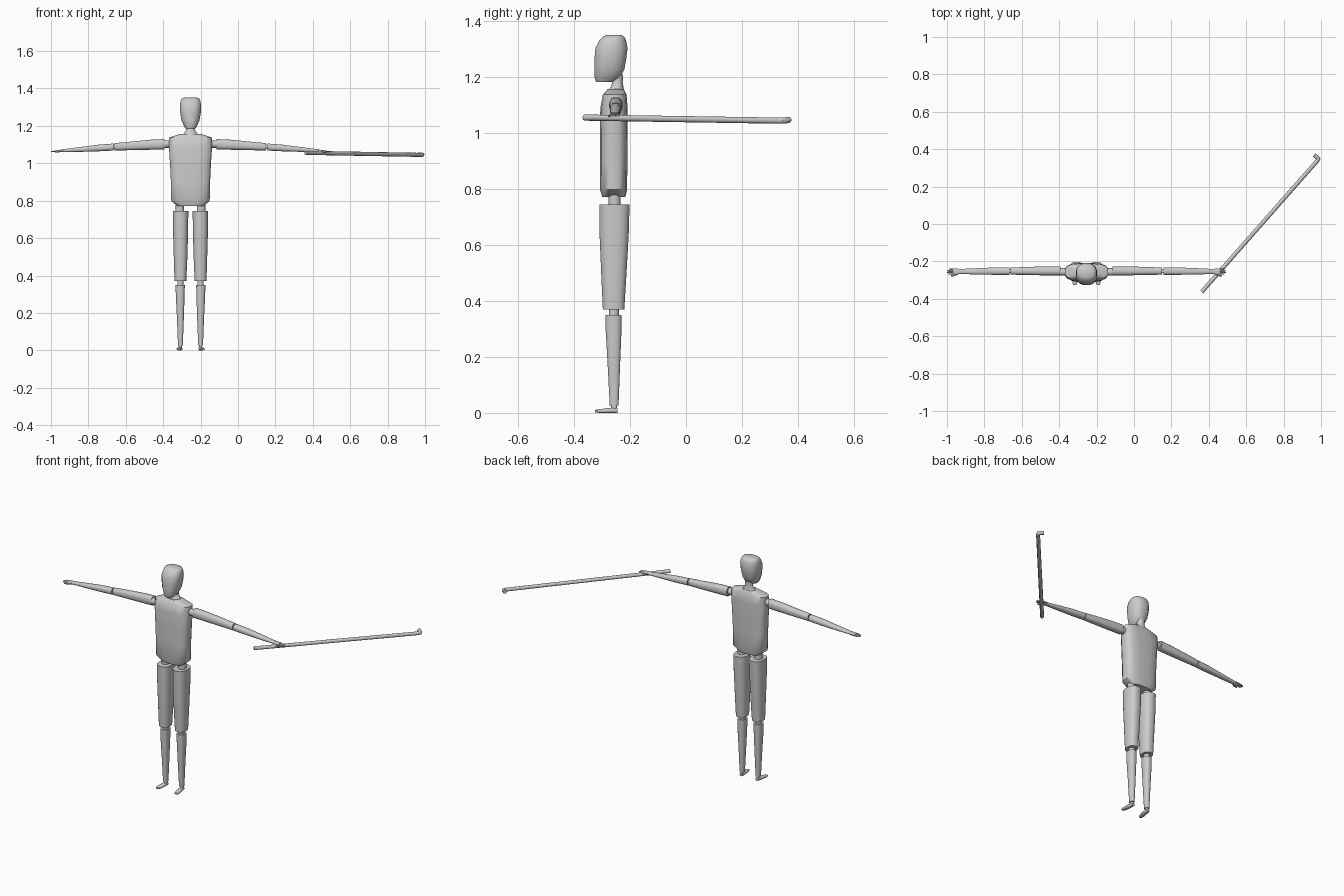
import bpy, bmesh, math
from mathutils import Vector

CX, CY = -0.254, -0.256          # body axis
grey = bpy.data.materials.new("light grey")
grey.diffuse_color = (0.6, 0.6, 0.6, 1)


def loft(name, rings, axis='Z', n=16, p=2.0, angle=40):
    """Skin rings (centre, half width, half depth) along an axis; p sets squareness."""
    bm = bmesh.new()
    loops = []
    for c, a, b in rings:
        loop = []
        for i in range(n):
            t = 2 * math.pi * (i + 0.5) / n
            u = math.copysign(abs(math.cos(t)) ** (2 / p), math.cos(t)) * a
            v = math.copysign(abs(math.sin(t)) ** (2 / p), math.sin(t)) * b
            off = {'Z': (u, v, 0), 'X': (0, u, v), 'Y': (u, 0, v)}[axis]
            loop.append(bm.verts.new(Vector(c) + Vector(off)))
        loops.append(loop)
    for lo, hi in zip(loops, loops[1:]):
        for i in range(n):
            j = (i + 1) % n
            bm.faces.new((lo[i], lo[j], hi[j], hi[i]))
    bm.faces.new(loops[0])
    bm.faces.new(loops[-1])
    bmesh.ops.recalc_face_normals(bm, faces=bm.faces[:])
    me = bpy.data.meshes.new(name)
    bm.to_mesh(me)
    bm.free()
    me.materials.append(grey)
    ob = bpy.data.objects.new(name, me)
    bpy.context.collection.objects.link(ob)
    bpy.ops.object.select_all(action='DESELECT')
    ob.select_set(True)
    bpy.context.view_layer.objects.active = ob
    bpy.ops.object.shade_smooth_by_angle(angle=math.radians(angle))
    return ob


def zrings(rows):
    """Rows of (z, half width, front y, back y) on the body axis."""
    return [((CX, (f + b) / 2, z), w, (b - f) / 2) for z, w, f, b in rows]


# Torso with shoulders and neck
loft("torso", zrings([
    (0.772, 0.070, -0.300, -0.216), (0.798, 0.104, -0.308, -0.210),
    (0.90, 0.106, -0.309, -0.209), (1.00, 0.111, -0.309, -0.208),
    (1.09, 0.117, -0.307, -0.208), (1.138, 0.116, -0.298, -0.212),
    (1.158, 0.055, -0.280, -0.222)]), p=3.2)
loft("neck", zrings([
    (1.15, 0.046, -0.280, -0.222), (1.17, 0.028, -0.267, -0.224),
    (1.185, 0.022, -0.264, -0.226), (1.21, 0.024, -0.266, -0.224)]))

# Head with a flat face and a narrow chin
loft("head", zrings([
    (1.184, 0.024, -0.322, -0.262), (1.196, 0.034, -0.327, -0.236),
    (1.23, 0.049, -0.328, -0.219), (1.27, 0.056, -0.328, -0.212),
    (1.305, 0.058, -0.325, -0.208), (1.333, 0.054, -0.310, -0.214),
    (1.345, 0.048, -0.297, -0.220), (1.351, 0.036, -0.285, -0.230)]), p=2.4)

for side, s in (("left", -1), ("right", 1)):
    def at(d, y, z):
        return (CX + s * d, y, z)

    # Leg: hip, thigh, knee, shin, ankle, foot
    loft(side + "_hip_joint", [(at(0.057, CY, 0.735), 0.023, 0.022),
                               (at(0.057, CY, 0.80), 0.023, 0.022)])
    loft(side + "_thigh", [(at(0.054, -0.259, 0.37), 0.032, 0.039),
                           (at(0.053, -0.258, 0.50), 0.037, 0.046),
                           (at(0.053, -0.257, 0.64), 0.041, 0.053),
                           (at(0.053, -0.256, 0.746), 0.042, 0.055)], p=2.5)
    loft(side + "_knee_joint", [(at(0.054, -0.258, 0.34), 0.017, 0.018),
                                (at(0.054, -0.258, 0.38), 0.017, 0.018)])
    loft(side + "_shin", [(at(0.054, -0.257, 0.026), 0.013, 0.016),
                          (at(0.054, -0.258, 0.18), 0.019, 0.023),
                          (at(0.055, -0.259, 0.30), 0.024, 0.029),
                          (at(0.055, -0.259, 0.35), 0.025, 0.029)], p=2.5)
    loft(side + "_ankle", [(at(0.054, -0.257, 0.008), 0.009, 0.011),
                           (at(0.054, -0.257, 0.03), 0.009, 0.011)])
    loft(side + "_foot", [(at(0.054, -0.245, 0.009), 0.010, 0.009),
                          (at(0.056, -0.275, 0.009), 0.013, 0.009),
                          (at(0.061, -0.305, 0.007), 0.014, 0.007),
                          (at(0.063, -0.325, 0.006), 0.010, 0.005)],
         axis='Y', n=12, p=3)

    # Arm: shoulder, upper arm, elbow, forearm
    loft(side + "_shoulder_joint", [(at(0.105, CY, 1.103), 0.020, 0.020),
                                    (at(0.15, CY, 1.102), 0.020, 0.020)], axis='X')
    loft(side + "_upper_arm", [(at(0.139, -0.251, 1.102), 0.024, 0.028),
                               (at(0.22, -0.251, 1.099), 0.024, 0.027),
                               (at(0.32, -0.251, 1.093), 0.022, 0.023),
                               (at(0.405, -0.252, 1.088), 0.019, 0.020)], axis='X', p=2.5)
    loft(side + "_elbow_joint", [(at(0.395, -0.252, 1.088), 0.011, 0.012),
                                 (at(0.42, -0.252, 1.087), 0.011, 0.012)], axis='X')
    loft(side + "_forearm", [(at(0.411, -0.252, 1.087), 0.020, 0.019),
                             (at(0.49, -0.252, 1.082), 0.020, 0.018),
                             (at(0.59, -0.253, 1.074), 0.017, 0.013),
                             (at(0.685, -0.254, 1.067), 0.013, 0.008)], axis='X', p=2.5)

    # Hand: palm, four fingers and a thumb
    loft(side + "_palm", [(at(0.67, -0.254, 1.068), 0.010, 0.007),
                          (at(0.69, -0.254, 1.066), 0.017, 0.007),
                          (at(0.715, -0.254, 1.065), 0.017, 0.006)], axis='X', n=12, p=3)
    for k, tip in enumerate((0.739, 0.745, 0.744, 0.736)):
        y = -0.2665 + 0.0083 * k
        loft(f"{side}_finger_{k + 1}", [(at(0.71, y, 1.065), 0.0038, 0.004),
                                        (at(tip, y, 1.063), 0.003, 0.003)], axis='X', n=8)
    loft(side + "_thumb", [(at(0.688, -0.266, 1.065), 0.006, 0.005),
                           (at(0.708, -0.275, 1.062), 0.005, 0.004),
                           (at(0.724, -0.277, 1.061), 0.003, 0.003)], axis='X', n=8)

# Long stick with a short hooked end, held under one hand
curve = bpy.data.curves.new("stick_path", 'CURVE')
curve.dimensions = '3D'
curve.bevel_depth = 0.011
curve.bevel_resolution = 2
curve.use_fill_caps = True
pts = [(0.362, -0.363, 1.056), (0.978, 0.336, 1.045), (0.986, 0.347, 1.046),
       (0.982, 0.354, 1.046), (0.964, 0.369, 1.048)]
spline = curve.splines.new('POLY')
spline.points.add(len(pts) - 1)
for sp, co in zip(spline.points, pts):
    sp.co = (*co, 1)
tmp = bpy.data.objects.new("stick_path", curve)
bpy.context.collection.objects.link(tmp)
mesh = bpy.data.meshes.new_from_object(tmp.evaluated_get(bpy.context.evaluated_depsgraph_get()))
bpy.data.objects.remove(tmp)
stick = bpy.data.objects.new("stick", mesh)
bpy.context.collection.objects.link(stick)
mesh.materials.clear()
mesh.materials.append(grey)
bpy.ops.object.select_all(action='DESELECT')
stick.select_set(True)
bpy.context.view_layer.objects.active = stick
bpy.ops.object.shade_smooth_by_angle(angle=math.radians(50))
